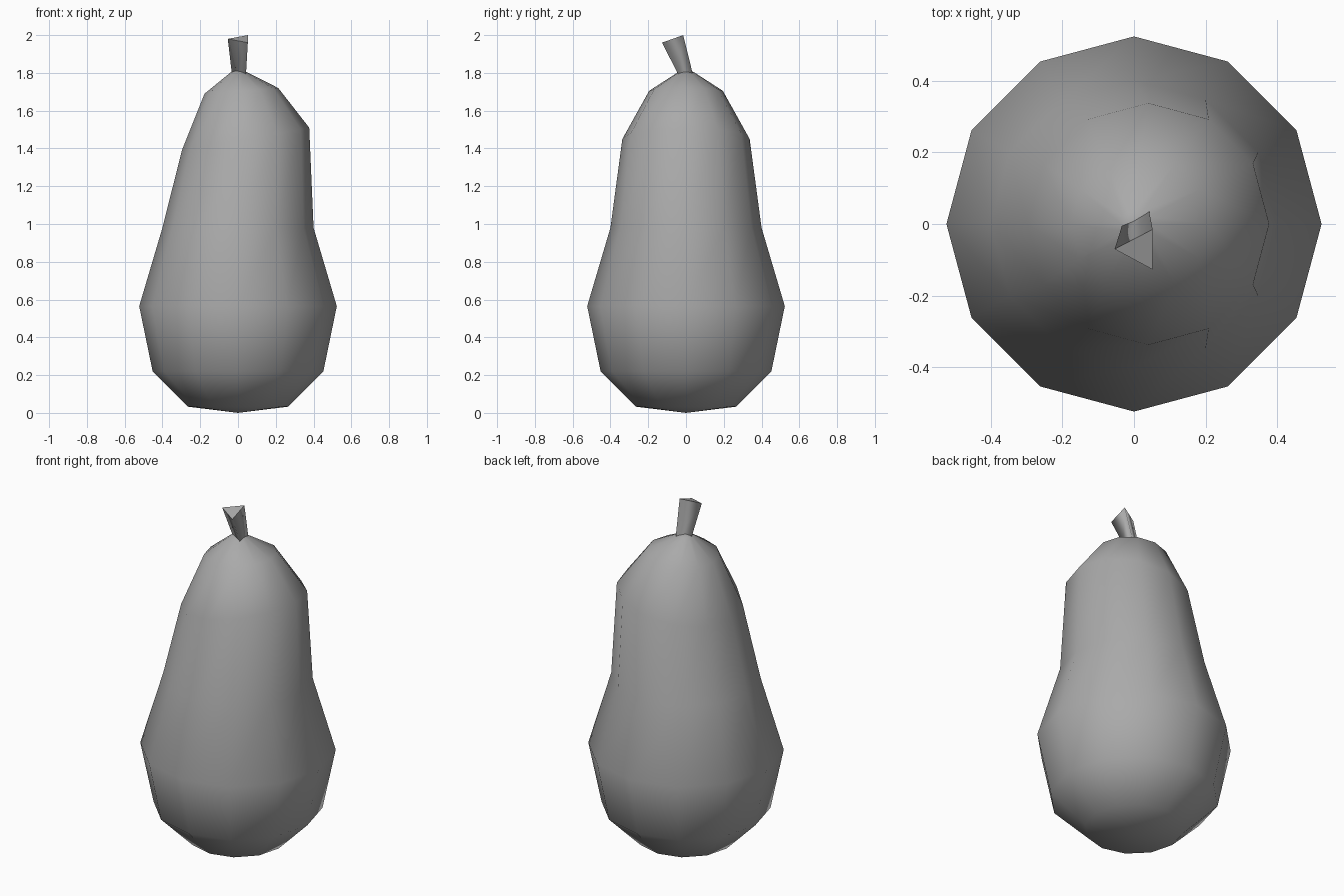
import bpy, bmesh
from math import cos, sin, tau

if "Cube" in bpy.data.objects:
    bpy.data.objects.remove(bpy.data.objects["Cube"])

# Dark grey skin shared by both parts
grey = bpy.data.materials.new("dark_grey")
grey.diffuse_color = (0.4, 0.4, 0.4, 1)
grey.use_nodes = True
grey.node_tree.nodes["Principled BSDF"].inputs["Base Color"].default_value = grey.diffuse_color


def loft(name, rings, start=None, end=None):
    """Skin a list of vertex rings; close ends with a pole or a flat cap."""
    bm = bmesh.new()
    loops = [[bm.verts.new(p) for p in ring] for ring in rings]
    n = len(loops[0])
    for a, b in zip(loops, loops[1:]):
        for i in range(n):
            j = (i + 1) % n
            bm.faces.new((a[i], a[j], b[j], b[i]))
    for loop, pole in ((loops[0], start), (loops[-1], end)):
        if pole:
            v = bm.verts.new(pole)
            for i in range(n):
                bm.faces.new((loop[i], loop[(i + 1) % n], v))
        else:
            bm.faces.new(loop)
    bmesh.ops.recalc_face_normals(bm, faces=bm.faces)
    mesh = bpy.data.meshes.new(name)
    bm.to_mesh(mesh)
    bm.free()
    mesh.materials.append(grey)
    obj = bpy.data.objects.new(name, mesh)
    bpy.context.collection.objects.link(obj)
    for f in mesh.polygons:
        f.use_smooth = len(f.vertices) == 4 or end is not None
    return obj


# Fruit body: 12-sided rings (radius, height, x offset, rise to the right)
profile = [
    (0.265, 0.033, 0, 0), (0.452, 0.22, 0, 0), (0.523, 0.565, 0, 0),
    (0.40, 0.98, 0, 0), (0.337, 1.45, 0.04, 0.06),
    (0.195, 1.705, 0.018, 0.015), (0.04, 1.805, 0.004, 0),
]
body_rings = []
for r, z, dx, tilt in profile:
    body_rings.append([(dx + r * cos(tau * i / 12), r * sin(tau * i / 12),
                        z + tilt * cos(tau * i / 12)) for i in range(12)])
loft("fruit_body", body_rings, (0, 0, 0), (0, 0, 1.817))

# Stem: leaning three-sided prism, wider at its slanted top
stem_rings = [
    [(-0.032, 0.0, 1.79), (0.042, -0.04, 1.79), (0.042, 0.037, 1.79)],
    [(-0.054, -0.07, 1.98), (0.052, -0.127, 1.96), (0.052, -0.015, 2.0)],
]
loft("stem", stem_rings)
